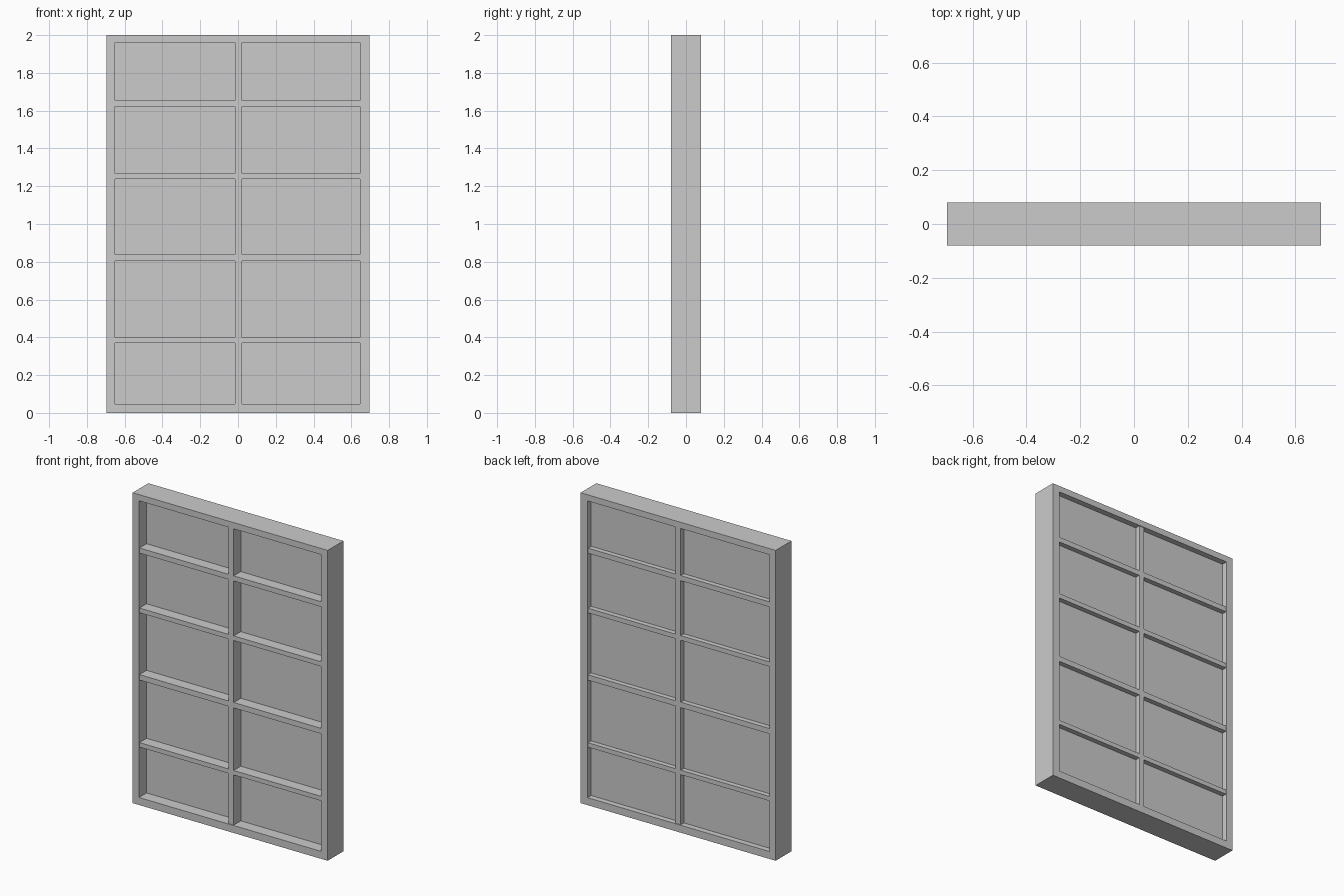
import bpy, bmesh

if "Cube" in bpy.data.objects:
    bpy.data.objects.remove(bpy.data.objects["Cube"])


def box(name, x0, x1, y0, y1, z0, z1):
    bpy.ops.mesh.primitive_cube_add(size=1, location=((x0 + x1) / 2, (y0 + y1) / 2, (z0 + z1) / 2))
    ob = bpy.context.object
    ob.name = name
    ob.scale = (x1 - x0, y1 - y0, z1 - z0)
    bpy.ops.object.transform_apply(location=False, rotation=False, scale=True)
    return ob


W, D, H = 0.695, 0.08, 2.0                   # outer half width, half depth, height
IX0, IX1, IZ0, IZ1 = -0.65, 0.646, 0.048, 1.96  # frame opening
BAR = 0.075                                  # half depth of the glazing bars

# outer frame: rectangular ring extruded through its depth
bm = bmesh.new()
outer = [(-W, 0), (W, 0), (W, H), (-W, H)]
inner = [(IX0, IZ0), (IX1, IZ0), (IX1, IZ1), (IX0, IZ1)]
o = [bm.verts.new((x, -D, z)) for x, z in outer]
i = [bm.verts.new((x, -D, z)) for x, z in inner]
ring = [bm.faces.new((o[k], o[(k + 1) % 4], i[(k + 1) % 4], i[k])) for k in range(4)]
ext = bmesh.ops.extrude_face_region(bm, geom=ring, use_keep_orig=True)
bmesh.ops.translate(bm, vec=(0, 2 * D, 0),
                    verts=[g for g in ext["geom"] if isinstance(g, bmesh.types.BMVert)])
bmesh.ops.recalc_face_normals(bm, faces=bm.faces)
mesh = bpy.data.meshes.new("outer_frame")
bm.to_mesh(mesh)
bm.free()
bpy.context.collection.objects.link(bpy.data.objects.new("outer_frame", mesh))

# horizontal bars
gaps = [(0.371, 0.40), (0.803, 0.838), (1.237, 1.267), (1.621, 1.654)]
for n, (z0, z1) in enumerate(gaps, 1):
    box(f"horizontal_bar_{n}", IX0, IX1, -BAR, BAR, z0, z1)

# vertical bar, in segments between the horizontal bars
edges = [IZ0] + [z for gap in gaps for z in gap] + [IZ1]
for n in range(5):
    box(f"vertical_bar_{n + 1}", -0.015, 0.022, -BAR, BAR, edges[2 * n], edges[2 * n + 1])

# pane set towards the back of the frame
box("pane", IX0, IX1, -0.003, 0.043, IZ0, IZ1)
